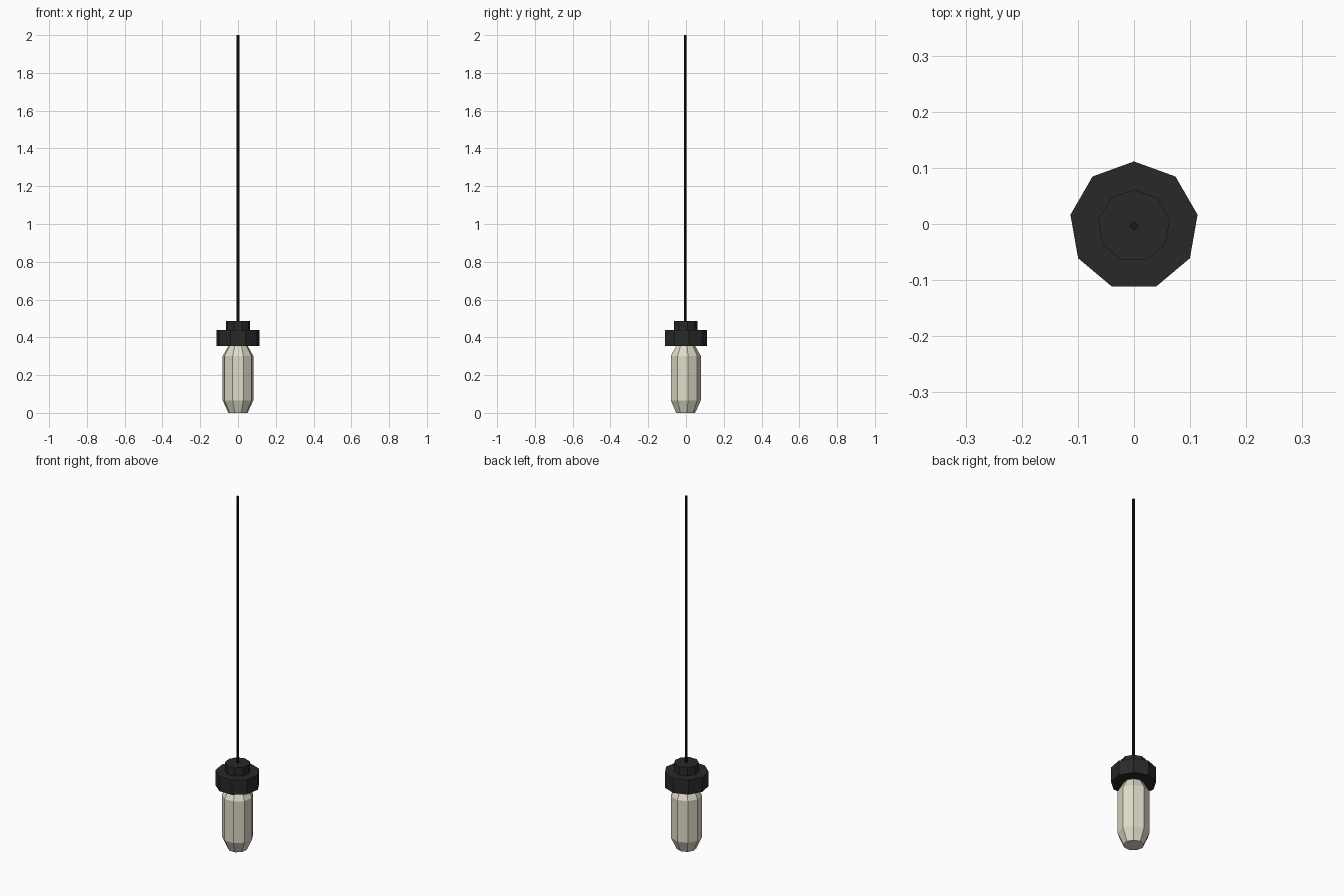
import bpy, bmesh, math

if "Cube" in bpy.data.objects:
    bpy.data.objects.remove(bpy.data.objects["Cube"])

SIDES = 9
CY = -0.0035  # shift so the nine-sided outline is centred on y = 0


def material(name, rgb):
    m = bpy.data.materials.new(name)
    m.diffuse_color = (*rgb, 1)
    m.use_nodes = True
    m.node_tree.nodes["Principled BSDF"].inputs["Base Color"].default_value = m.diffuse_color
    return m


def lathe(name, profile, mat, sides=SIDES):
    """Closed faceted solid from (radius, z) rings, one corner facing +y."""
    bm = bmesh.new()
    rings = []
    for r, z in profile:
        angles = [math.pi / 2 + 2 * math.pi * i / sides for i in range(sides)]
        rings.append([bm.verts.new((r * math.cos(a), CY + r * math.sin(a), z)) for a in angles])
    for lo, hi in zip(rings, rings[1:]):
        for i in range(sides):
            j = (i + 1) % sides
            bm.faces.new((lo[i], lo[j], hi[j], hi[i]))
    bm.faces.new(rings[0][::-1])
    bm.faces.new(rings[-1])
    bmesh.ops.recalc_face_normals(bm, faces=bm.faces)
    mesh = bpy.data.meshes.new(name)
    bm.to_mesh(mesh)
    bm.free()
    mesh.materials.append(mat)
    obj = bpy.data.objects.new(name, mesh)
    bpy.context.collection.objects.link(obj)
    return obj


black = material("black_metal", (0.022, 0.022, 0.022))
cord_black = material("black_cord", (0.01, 0.01, 0.014))
cream = material("cream_glass", (0.74, 0.71, 0.58))

# Glass bulb with tapered ends
lathe("bulb", [(0.052, 0), (0.082, 0.066), (0.082, 0.302), (0.051, 0.356)], cream)

# Wide socket collar and the smaller cap above it
lathe("socket_collar", [(0.115, 0.355), (0.115, 0.438)], black)
lathe("socket_cap", [(0.065, 0.438), (0.065, 0.486)], black)

# Hanging cord
lathe("cord", [(0.007, 0.486), (0.007, 2.0)], cord_black)
